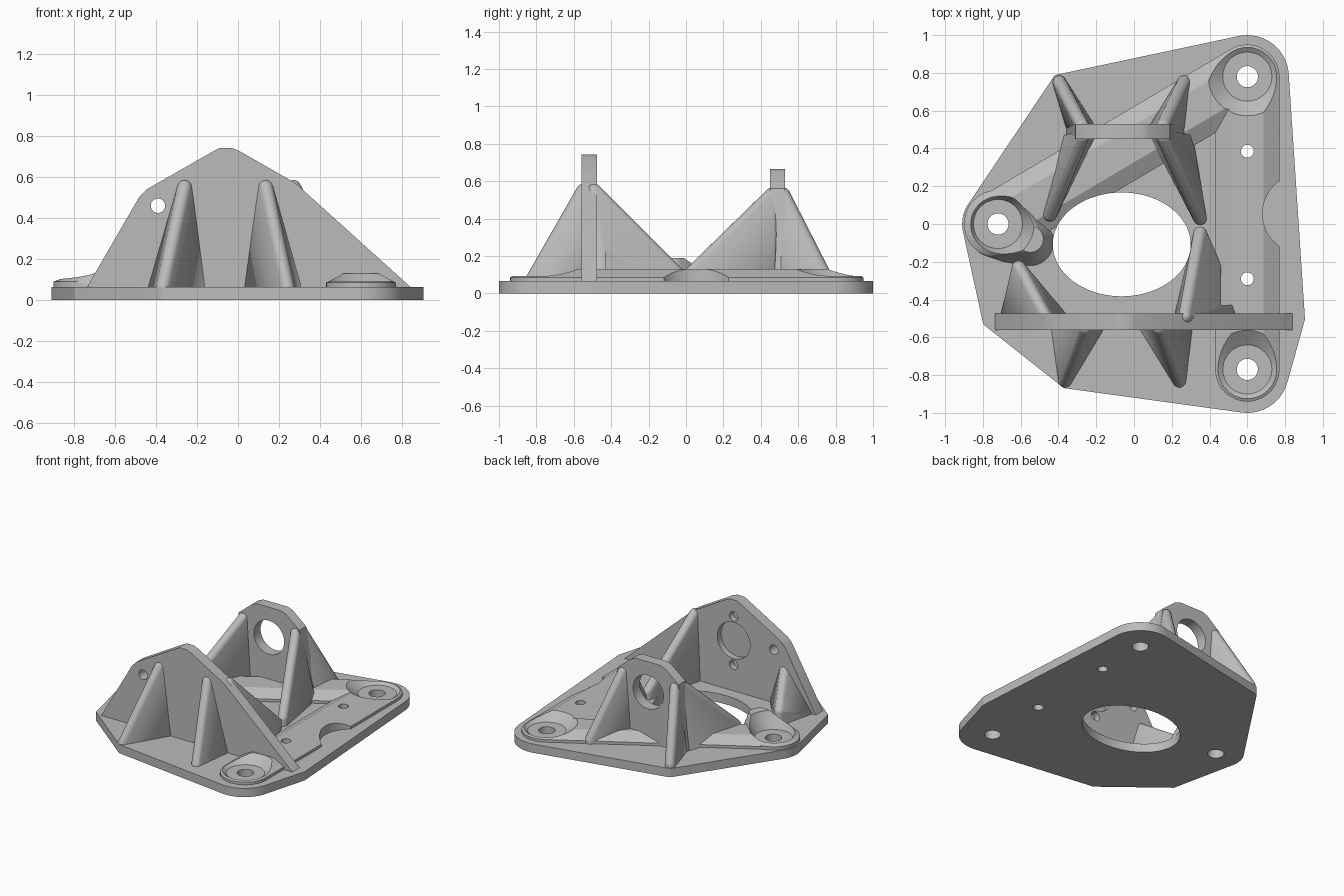
import bpy, bmesh, math
from mathutils import Vector, Matrix

if "Cube" in bpy.data.objects:
    bpy.data.objects.remove(bpy.data.objects["Cube"], do_unlink=True)

GREY = (0.5, 0.5, 0.5, 1)
mat = bpy.data.materials.new("matte grey")
mat.use_nodes = True
mat.diffuse_color = GREY
mat.node_tree.nodes["Principled BSDF"].inputs["Base Color"].default_value = GREY

PLATE_TOP = 0.065
BOLTS = {"rear": (0.6, 0.78), "front": (0.6, -0.77), "side": (-0.72, 0.0)}


def make_object(name, bm):
    bmesh.ops.recalc_face_normals(bm, faces=bm.faces)
    mesh = bpy.data.meshes.new(name)
    bm.to_mesh(mesh)
    bm.free()
    obj = bpy.data.objects.new(name, mesh)
    bpy.context.collection.objects.link(obj)
    mesh.materials.append(mat)
    return obj


def hull(name, points):
    """Solid wrapped tightly around a set of points."""
    bm = bmesh.new()
    for p in points:
        bm.verts.new(p)
    bmesh.ops.convex_hull(bm, input=bm.verts[:])
    bmesh.ops.delete(bm, geom=[v for v in bm.verts if not v.link_faces], context='VERTS')
    bmesh.ops.dissolve_limit(bm, angle_limit=0.01, verts=bm.verts[:], edges=bm.edges[:])
    return make_object(name, bm)


def ring(x, y, r, z, n=48):
    return [(x + r * math.cos(2 * math.pi * i / n), y + r * math.sin(2 * math.pi * i / n), z)
            for i in range(n)]


def ball(centre, r):
    bm = bmesh.new()
    bmesh.ops.create_icosphere(bm, subdivisions=3, radius=r,
                               matrix=Matrix.Translation(Vector(centre)))
    points = [v.co.copy() for v in bm.verts]
    bm.free()
    return points


def slab(name, outline, y0, y1):
    """Upright plate from an x-z outline."""
    return hull(name, [(x, y, z) for x, z in outline for y in (y0, y1)])


def cone(name, x, y, z0, z1, r0, r1):
    return hull(name, ring(x, y, r0, z0) + ring(x, y, r1, z1))


def drill(name, x, z, r, y0, y1):
    """Cutter lying along y."""
    return slab(name, [(p[0], p[1]) for p in ring(x, z, r, 0)], y0, y1)


def cut(obj, cutters):
    bpy.context.view_layer.objects.active = obj
    for c in cutters:
        m = obj.modifiers.new("cut", 'BOOLEAN')
        m.operation, m.solver, m.object = 'DIFFERENCE', 'EXACT', c
        bpy.ops.object.modifier_apply(modifier=m.name)


def gusset(name, top, foot, left, right, face_y, r=0.036):
    """Rounded ridge leaning on a plate face, flaring out to a wide base."""
    base = [(x, face_y, z) for x in (left, right) for z in (0.03, PLATE_TOP)]
    under = ring(foot[0], foot[1], r, 0.03, 16)
    return hull(name, ball(top, r) + ball(foot, r) + under + base)


# Base plate
corners = [(-0.40, 0.76, 0.032), (0.86, -0.5, 0.045), (-0.36, -0.84, 0.03), (-0.78, -0.52, 0.02),
           (0.6, 0.78, 0.22), (0.6, -0.78, 0.22), (-0.72, 0, 0.19)]
base = hull("base_plate", [p for x, y, r in corners for z in (0, PLATE_TOP) for p in ring(x, y, r, z)])


# Raised ribs joining the bolt bosses
def bolt_rib(name, a, b):
    levels = ((0.17, 0.03), (0.17, 0.085), (0.085, 0.13))
    return hull(name, [p for end in (a, b) for r, z in levels for p in ring(*BOLTS[end], r, z)])


ribs = [bolt_rib("side_rib", "front", "rear"), bolt_rib("diagonal_rib", "side", "rear")]
boss = hull("side_boss", ring(-0.72, 0, 0.18, 0.03) + ring(-0.72, 0, 0.18, 0.09)
            + ring(-0.55, -0.08, 0.07, 0.19) + ring(-0.55, -0.1, 0.14, 0.03))

# Upright plates
front_plate = slab("front_plate", [(-0.74, 0.05), (-0.735, PLATE_TOP), (-0.48, 0.505), (-0.445, 0.54),
                                   (-0.13, 0.72), (-0.09, 0.742), (-0.03, 0.742), (0.01, 0.725),
                                   (0.28, 0.57), (0.84, PLATE_TOP), (0.84, 0.05)], -0.56, -0.475)
tower = slab("rear_plate", [(-0.36, 0.05), (-0.31, 0.56), (-0.2, 0.65), (-0.16, 0.665), (0.04, 0.665),
                            (0.08, 0.65), (0.19, 0.56), (0.28, 0.05)], 0.45, 0.53)

# Gussets on the upright plates
gussets = [
    gusset("front_gusset_right", (-0.26, -0.55, 0.55), (-0.365, -0.83, 0.06), -0.44, -0.15, -0.54),
    gusset("front_gusset_left", (0.135, -0.55, 0.55), (0.24, -0.83, 0.06), 0.02, 0.31, -0.54),
    gusset("tower_outer_gusset_right", (-0.275, 0.52, 0.53), (-0.395, 0.75, 0.08), -0.36, -0.2, 0.51),
    gusset("tower_outer_gusset_left", (0.155, 0.52, 0.53), (0.265, 0.75, 0.08), 0.07, 0.28, 0.51),
    gusset("tower_inner_gusset_right", (-0.275, 0.46, 0.53), (-0.445, 0.05, 0.12), -0.37, -0.2, 0.47),
    gusset("tower_inner_gusset_left", (0.155, 0.46, 0.53), (0.35, 0.03, 0.11), 0.08, 0.31, 0.47),
    gusset("plate_inner_gusset_right", (-0.47, -0.49, 0.32), (-0.61, -0.23, 0.15), -0.71, -0.34, -0.5),
    gusset("plate_inner_gusset_left", (0.27, -0.49, 0.55), (0.35, -0.05, 0.11), 0.21, 0.58, -0.5),
]

# Cutters
opening = hull("opening_cutter", [(-0.065 + 0.365 * x, -0.108 + 0.275 * y, z)
                                  for z in (-0.1, 0.25) for x, y, _ in ring(0, 0, 1, 0, 72)])
bolt_holes = [cone("bolt_cutter", x, y, -0.1, 0.4, 0.056, 0.056) for x, y in BOLTS.values()]
pin_holes = [cone("pin_cutter", 0.6, y, -0.1, 0.4, 0.034, 0.034) for y in (0.385, -0.29)]
sinks = [cone("sink_cutter", *BOLTS["rear"], 0.075, 0.15, 0.13, 0.235),
         cone("sink_cutter", *BOLTS["front"], 0.075, 0.15, 0.13, 0.235)]
side_sink = cone("sink_cutter", *BOLTS["side"], 0.075, 0.3, 0.13, 0.25)
notch = cone("notch_cutter", 0.89, 0.055, PLATE_TOP, 0.3, 0.21, 0.21)
clearance = hull("clearance_cutter", [(x, y, z) for x in (0.46, 0.8) for y in (-0.43, 0.3)
                                      for z in (0.1, 0.8)])
bore = drill("bore_cutter", -0.06, 0.44, 0.125, 0.3, 0.6)
recesses = [drill("recess_cutter", -0.06, 0.44, 0.135, -0.52, -0.4),
            drill("recess_cutter", -0.06, 0.62, 0.035, -0.52, -0.4),
            drill("recess_cutter", -0.06, 0.26, 0.035, -0.52, -0.4),
            drill("pin_cutter", -0.39, 0.46, 0.035, -0.7, -0.4)]

cut(base, [opening] + bolt_holes + pin_holes)
cut(ribs[0], sinks + bolt_holes[:2] + pin_holes + [notch, opening])
cut(ribs[1], [sinks[0], side_sink, bolt_holes[0], bolt_holes[2], opening])
cut(boss, [side_sink, bolt_holes[2], opening])
cut(front_plate, recesses)
cut(tower, [bore])
for g in gussets[4:]:
    cut(g, [opening])
cut(gussets[6], [side_sink])
cut(gussets[7], [clearance])

for c in [opening, side_sink, notch, clearance, bore] + bolt_holes + pin_holes + sinks + recesses:
    bpy.data.objects.remove(c, do_unlink=True)

# Smooth rounded surfaces while keeping hard edges
bpy.ops.object.select_all(action='DESELECT')
for obj in [base, boss, front_plate, tower] + ribs + gussets:
    obj.select_set(True)
    bpy.context.view_layer.objects.active = obj
bpy.ops.object.shade_smooth_by_angle(angle=math.radians(25))
